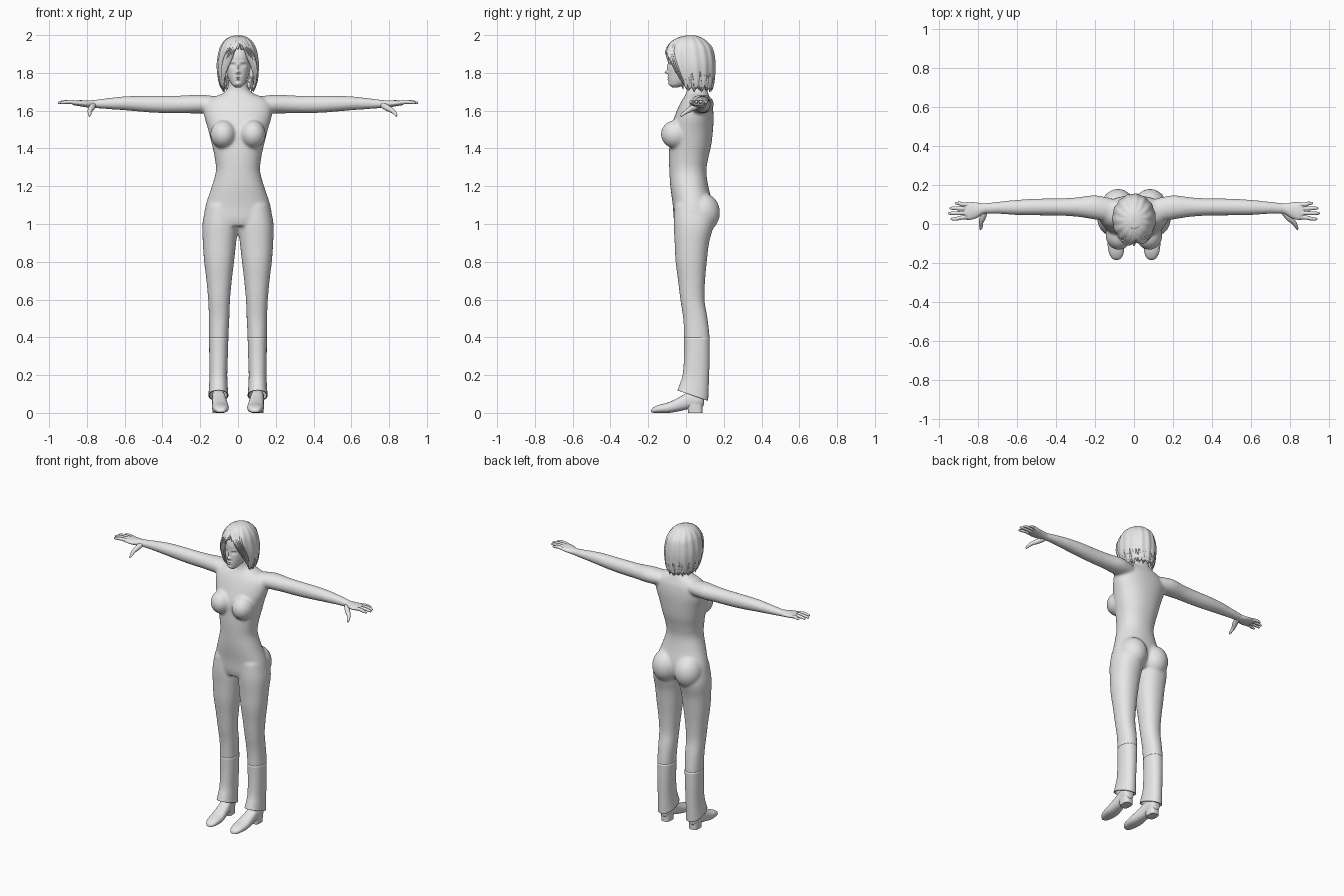
import bpy, bmesh, math
from mathutils import Vector

if "Cube" in bpy.data.objects:
    bpy.data.objects.remove(bpy.data.objects["Cube"])

grey = bpy.data.materials.new("plain_grey")
grey.diffuse_color = (0.8, 0.8, 0.8, 1)
grey.use_nodes = True
grey.node_tree.nodes["Principled BSDF"].inputs["Base Color"].default_value = grey.diffuse_color


def dense(rows, n=6):
    """Smooth interpolation between table rows."""
    out = []
    for i in range(len(rows) - 1):
        p = [rows[max(0, min(len(rows) - 1, i + k))] for k in (-1, 0, 1, 2)]
        for k in range(n):
            t = k / n
            out.append([0.5 * (2 * b + (c - a) * t + (2 * a - 5 * b + 4 * c - d) * t * t
                               + (3 * b - a - 3 * c + d) * t ** 3) for a, b, c, d in zip(*p)])
    return out + [list(rows[-1])]


def shell(bm, rings, caps=True):
    loops = [[bm.verts.new(p) for p in r] for r in rings]
    n = len(loops[0])
    for a, b in zip(loops, loops[1:]):
        for i in range(n):
            bm.faces.new((a[i], a[(i + 1) % n], b[(i + 1) % n], b[i]))
    if caps:
        bm.faces.new(loops[0])
        bm.faces.new(loops[-1])


def oval(n, p=2.0):
    """Unit superellipse points."""
    for i in range(n):
        t = math.tau * i / n
        c, s = math.cos(t), math.sin(t)
        yield (math.copysign(abs(c) ** (2 / p), c), math.copysign(abs(s) ** (2 / p), s))


def ring_z(z, cx, hw, yf, yb, tilt=0.0, n=48, p=2.2):
    yc, ry = (yf + yb) / 2, (yb - yf) / 2
    return [Vector((cx + hw * u, yc + ry * v, z + tilt * ry * v)) for u, v in oval(n, p)]


def tube(bm, rows, flat=1.0, n=12):
    """Tapered tube through (x, y, z, radius) rows."""
    d = dense(rows, 5)
    pts = [Vector(r[:3]) for r in d]
    rings = []
    for i, c in enumerate(pts):
        t = (pts[min(i + 1, len(pts) - 1)] - pts[max(i - 1, 0)]).normalized()
        u = t.cross(Vector((0.05, 0.1, 1))).normalized()
        v = t.cross(u)
        r = max(d[i][3], 0.001)
        rings.append([c + u * a * r + v * b * r * flat for a, b in oval(n)])
    shell(bm, rings)


def ball(bm, loc, rad):
    r = bmesh.ops.create_uvsphere(bm, u_segments=32, v_segments=20, radius=1)
    for v in r["verts"]:
        v.co = Vector([l + s * c for l, s, c in zip(loc, rad, v.co)])


def finish(name, bm, angle=50):
    bmesh.ops.recalc_face_normals(bm, faces=bm.faces)
    me = bpy.data.meshes.new(name)
    bm.to_mesh(me)
    bm.free()
    for f in me.polygons:
        f.use_smooth = True
    me.set_sharp_from_angle(angle=math.radians(angle))
    me.materials.append(grey)
    ob = bpy.data.objects.new(name, me)
    bpy.context.collection.objects.link(ob)
    return ob


# Body: torso, bust, hips, legs and arms fused into one skin
TORSO = [(0.99, .15, -.055, .11), (1.03, .178, -.065, .13), (1.1, .171, -.07, .14),
         (1.2, .138, -.083, .118), (1.28, .117, -.088, .108), (1.35, .123, -.09, .118),
         (1.42, .138, -.088, .134), (1.5, .158, -.083, .143), (1.57, .178, -.06, .146),
         (1.63, .178, -.035, .14), (1.665, .145, -.015, .128), (1.69, .085, .0, .118),
         (1.72, .055, .005, .108), (1.79, .048, .0, .10)]
# z, centre x, half width, front y, back y, tilt
LEG = [(1.1, .088, .08, -.06, .13, 0), (1.0, .094, .094, -.065, .145, 0),
       (.9, .098, .088, -.06, .122, 0), (.8, .1, .079, -.055, .11, 0),
       (.7, .1, .067, -.042, .101, 0), (.6, .1, .058, -.03, .098, 0),
       (.5, .1, .054, -.015, .114, 0), (.4, .102, .051, -.01, .125, 0),
       (.3, .103, .049, -.01, .125, 0), (.2, .104, .047, -.017, .122, -.05),
       (.13, .104, .05, -.034, .119, -.25), (.092, .104, .053, -.045, .117, -.34)]
# x, centre y, centre z, half depth, half height
ARM = [(.11, .07, 1.63, .06, .045), (.2, .085, 1.635, .062, .05), (.3, .087, 1.633, .049, .047),
       (.4, .087, 1.633, .044, .046), (.5, .087, 1.636, .043, .043), (.6, .085, 1.639, .039, .037),
       (.7, .083, 1.637, .031, .028), (.77, .08, 1.635, .027, .021)]
HAND = [(.75, .081, 1.636, .026, .021), (.775, .078, 1.635, .027, .02), (.81, .07, 1.637, .04, .018),
        (.845, .067, 1.64, .046, .015), (.875, .067, 1.641, .041, .011)]


def arm_rings(rows, s):
    return [[Vector((s * x, yc + ry * u, zc + rz * v)) for u, v in oval(32)]
            for x, yc, zc, ry, rz in dense(rows)]


bm = bmesh.new()
shell(bm, [ring_z(z, 0, w, f, b) for z, w, f, b in dense(TORSO)])
for s in (-1, 1):
    shell(bm, [ring_z(z, s * c, w, f, b, t) for z, c, w, f, b, t in dense(LEG[:9])])
    shell(bm, arm_rings(ARM, s))
    ball(bm, (s * .078, -.055, 1.475), (.068, .078, .075))
    ball(bm, (s * .082, .085, 1.06), (.088, .095, .105))
body = finish("body", bm)
rm = body.modifiers.new("fuse", "REMESH")
rm.mode, rm.voxel_size, rm.use_smooth_shade = "VOXEL", 0.008, True
sm = body.modifiers.new("relax", "SMOOTH")
sm.factor, sm.iterations = 0.5, 8

for s, side in ((-1, "right"), (1, "left")):
    # Trouser bottoms with a slanted open hem
    bm = bmesh.new()
    shell(bm, [ring_z(z, s * c, w, f, b, t) for z, c, w, f, b, t in dense(LEG[7:])], caps=False)
    hem = finish(side + "_trouser_bottom", bm)
    so = hem.modifiers.new("cloth", "SOLIDIFY")
    so.thickness, so.offset = 0.006, -1

    # Shoes: y, centre x, half width, bottom z, top z
    SHOE = [(-.184, .09, .008, .004, .014), (-.175, .09, .024, .001, .027), (-.145, .091, .038, 0, .042),
            (-.09, .093, .044, 0, .057), (-.03, .097, .04, .01, .086), (.02, .101, .036, .022, .115),
            (.065, .104, .035, .024, .125), (.088, .104, .026, .032, .115), (.094, .104, .012, .045, .1)]
    bm = bmesh.new()
    shell(bm, [[Vector((s * (c + w * u), y, (a + b) / 2 + (b - a) / 2 * v)) for u, v in oval(28, 2.4)]
               for y, c, w, a, b in dense(SHOE)])
    shell(bm, [ring_z(z, s * .104, w, f, .088, n=24, p=3)
               for z, w, f in ((0, .03, .012), (.025, .031, .008), (.06, .033, .005))])
    finish(side + "_shoe", bm)

    # Hands: palm, four fingers and a drooping thumb
    bm = bmesh.new()
    shell(bm, arm_rings(HAND, s))
    for y0, y1, x1 in ((.099, .106, .918), (.078, .081, .947), (.056, .055, .954), (.036, .026, .94)):
        tube(bm, [(s * .85, y0, 1.641, .011), (s * .885, (y0 * 2 + y1) / 3, 1.646, .0105),
                  (s * (x1 - .025), y1, 1.645, .009), (s * (x1 - .004), y1, 1.641, .006),
                  (s * x1, y1, 1.64, .002)])
    tx = .835 if s > 0 else .785
    tube(bm, [(s * .765, .07, 1.63, .016), (s * (.3 * tx + .54), .035, 1.614, .016),
              (s * (.7 * tx + .235), .008, 1.598, .012), (s * tx, -.018, 1.58, .008),
              (s * (tx + .003), -.028, 1.57, .004)])
    finish(side + "_hand", bm)

# Head with gently sculpted face
HEAD = [(1.722, .012, -.07, -.045), (1.735, .03, -.086, -.01), (1.755, .044, -.091, .04),
        (1.78, .055, -.093, .08), (1.81, .063, -.093, .1), (1.85, .069, -.093, .12),
        (1.89, .072, -.094, .125), (1.93, .066, -.08, .11), (1.965, .045, -.045, .085), (1.98, .01, 0, .04)]
FEATURES = [(0, 1.83, .007, .02, -.008), (0, 1.803, .010, .009, -.019), (.028, 1.84, .014, .009, .010),
            (.028, 1.838, .009, .005, -.005), (.028, 1.858, .018, .005, -.003), (0, 1.777, .015, .004, -.006),
            (0, 1.765, .013, .004, -.007), (0, 1.742, .015, .010, -.005)]
bm = bmesh.new()
shell(bm, [ring_z(z, 0, w, f, b, n=96) for z, w, f, b in dense(HEAD, 9)])
for v in bm.verts:
    if v.co.y < -.03:
        x, z = abs(v.co.x), v.co.z
        v.co.y += sum(a * math.exp(-((x - fx) / sx) ** 2 - ((z - fz) / sz) ** 2)
                      for fx, fz, sx, sz, a in FEATURES)
finish("head", bm)

# Bobbed hair: z, half width, front y, back y from crown down
HAIR = [(1.999, .004, .025, .033), (1.994, .035, -.02, .065), (1.975, .068, -.065, .10),
        (1.94, .092, -.096, .135), (1.9, .104, -.108, .149), (1.85, .111, -.104, .155),
        (1.8, .109, -.098, .154), (1.75, .1, -.085, .149), (1.71, .087, -.068, .14)]
PROFILE = dense(HAIR, 12)
EDGE = [(0, .36), (20, .48), (38, .6), (52, .78), (66, .95), (181, .97)]


def hair_point(a, s, lift=0.0):
    f = max(0, min(s, 1)) * (len(PROFILE) - 1)
    i = min(int(f), len(PROFILE) - 2)
    z, w, yf, yb = [p + (q - p) * (f - i) for p, q in zip(PROFILE[i], PROFILE[i + 1])]
    yc, ry = (yf + yb) / 2, (yb - yf) / 2
    k = 1 + lift / max(w, .02)
    return Vector((k * w * math.sin(a), yc - k * ry * math.cos(a), z))


def hair_edge(a):
    d = abs(math.degrees((a - .1 + math.pi) % math.tau - math.pi))
    for (d0, s0), (d1, s1) in zip(EDGE, EDGE[1:]):
        if d <= d1:
            return s0 + (s1 - s0) * (d - d0) / (d1 - d0)
    return EDGE[-1][1]


N, M = 120, 30
bm = bmesh.new()
rings = []
for j in range(M + 1):
    ring = []
    for i in range(N):
        a = math.tau * i / N
        zig = (.02, 0, -.05, -.02)[i % 4] if i % 8 < 4 else (.03, .01, -.025, 0)[i % 4]
        s = (hair_edge(a) + zig * (j / M) ** 6) * j / M
        ring.append(hair_point(a, s, .0018 * math.sin(15 * a) * min(1, 3 * s)))
    rings.append(ring)
shell(bm, rings, caps=False)
bm.faces.new([v for v in bm.verts][:N])
hair = finish("hair_cap", bm, 60)
so = hair.modifiers.new("thickness", "SOLIDIFY")
so.thickness, so.offset = 0.009, -1

# Fringe locks sweeping off the parting, and ragged tips at the hem
bm = bmesh.new()
for side in (-1, 1):
    for k in range(5):
        a0, a1 = .1 + side * (.05 + .12 * k), .1 + side * (.62 + .14 * k)
        s1 = min(1, .68 + .08 * k)
        rows = []
        for t, r in ((0, .004), (.3, .010), (.6, .012), (.85, .008), (1, .001)):
            p = hair_point(a0 + (a1 - a0) * t ** 1.3, .14 + (s1 - .14) * t, -.003)
            rows.append((*p, r))
        tube(bm, rows, .5, 8)
for k in range(22):
    a = math.radians(70 + 220 * k / 21)
    rows = [(*hair_point(a, s, -.005), r) for s, r in ((.7, .003), (.82, .008), (.93, .008))]
    tip = hair_point(a + .06 * (-1) ** k, 1, -.007)
    rows.append((tip.x, tip.y, tip.z - .006 * (k % 3), .001))
    tube(bm, rows, .8, 8)
finish("hair_locks", bm)
